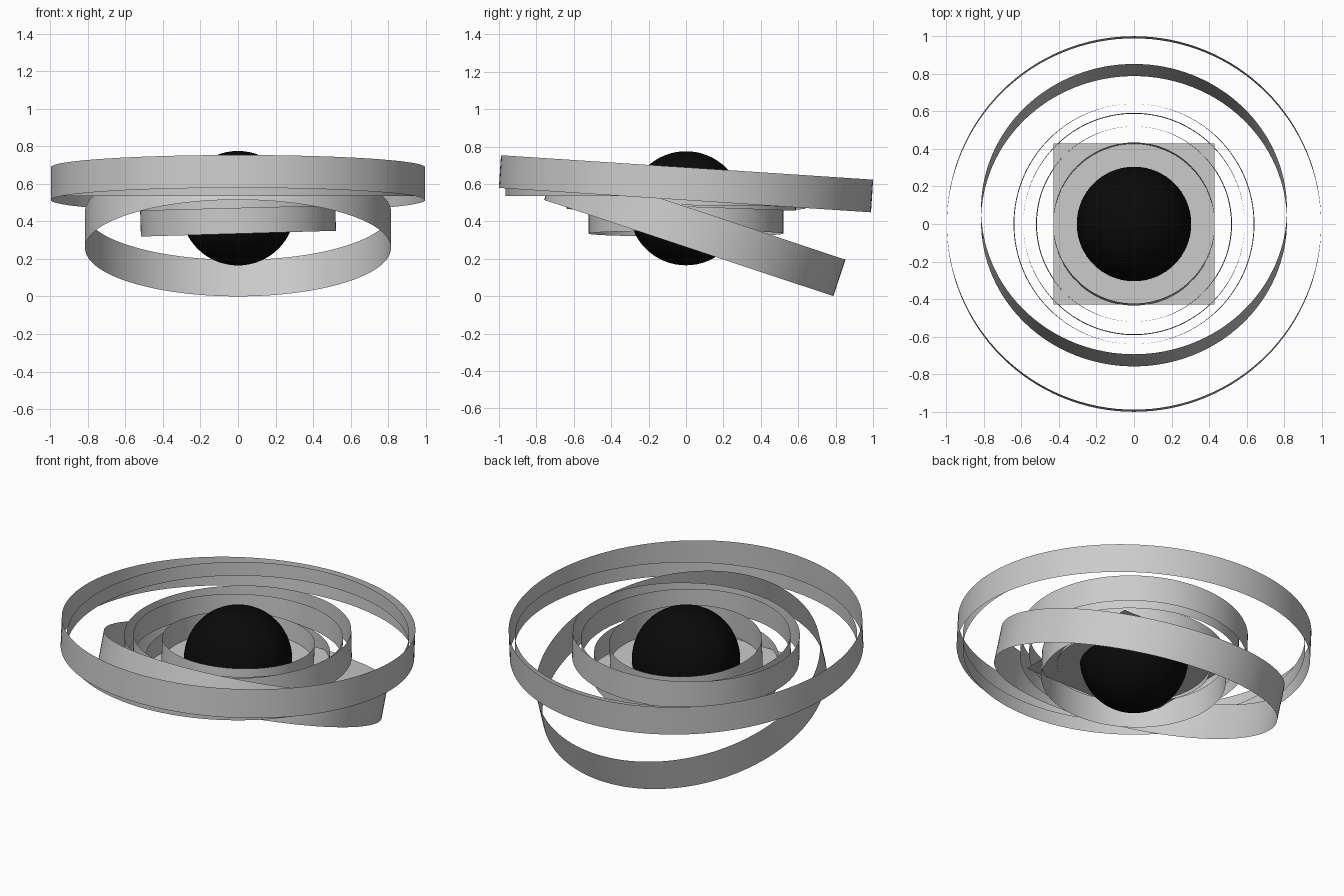
import bpy
from math import radians

if "Cube" in bpy.data.objects:
    bpy.data.objects.remove(bpy.data.objects["Cube"])


def smooth(obj):
    bpy.ops.object.select_all(action='DESELECT')
    obj.select_set(True)
    bpy.context.view_layer.objects.active = obj
    bpy.ops.object.shade_smooth_by_angle(angle=radians(35))


def ring(name, radius, height, centre, tilt_x=0, tilt_y=0):
    """Thin open band, tilted a little about x or y."""
    bpy.ops.mesh.primitive_cylinder_add(
        vertices=128, radius=radius, depth=height, end_fill_type='NOTHING',
        location=centre, rotation=(radians(tilt_x), radians(tilt_y), 0))
    obj = bpy.context.object
    obj.name = name
    smooth(obj)


# Black core
black = bpy.data.materials.new("core_black")
black.diffuse_color = (0.003, 0.003, 0.003, 1)
black.use_nodes = True
black.node_tree.nodes["Principled BSDF"].inputs["Base Color"].default_value = black.diffuse_color
bpy.ops.mesh.primitive_uv_sphere_add(segments=64, ring_count=32, radius=0.305,
                                     location=(0, 0, 0.47))
core = bpy.context.object
core.name = "core_sphere"
core.data.materials.append(black)
smooth(core)

# Flat square sheet around the core
bpy.ops.mesh.primitive_plane_add(size=0.86, location=(0, 0, 0.44))
bpy.context.object.name = "flat_sheet"

# Nested open bands, outside to inside
ring("outer_ring", 0.997, 0.175, (0, 0, 0.601), tilt_x=-3.75)
ring("outer_liner_ring", 0.965, 0.085, (0, 0, 0.578))
ring("steep_ring", 0.815, 0.205, (0, 0.047, 0.355), tilt_x=-18.4)
ring("middle_ring", 0.64, 0.165, (0, 0, 0.552), tilt_y=-1.5)
ring("middle_liner_ring", 0.59, 0.135, (0, 0, 0.545), tilt_x=-2)
ring("low_ring", 0.52, 0.165, (0, 0, 0.417), tilt_y=-1.7)
ring("inner_ring", 0.43, 0.165, (0, 0, 0.50), tilt_x=-3.75)
